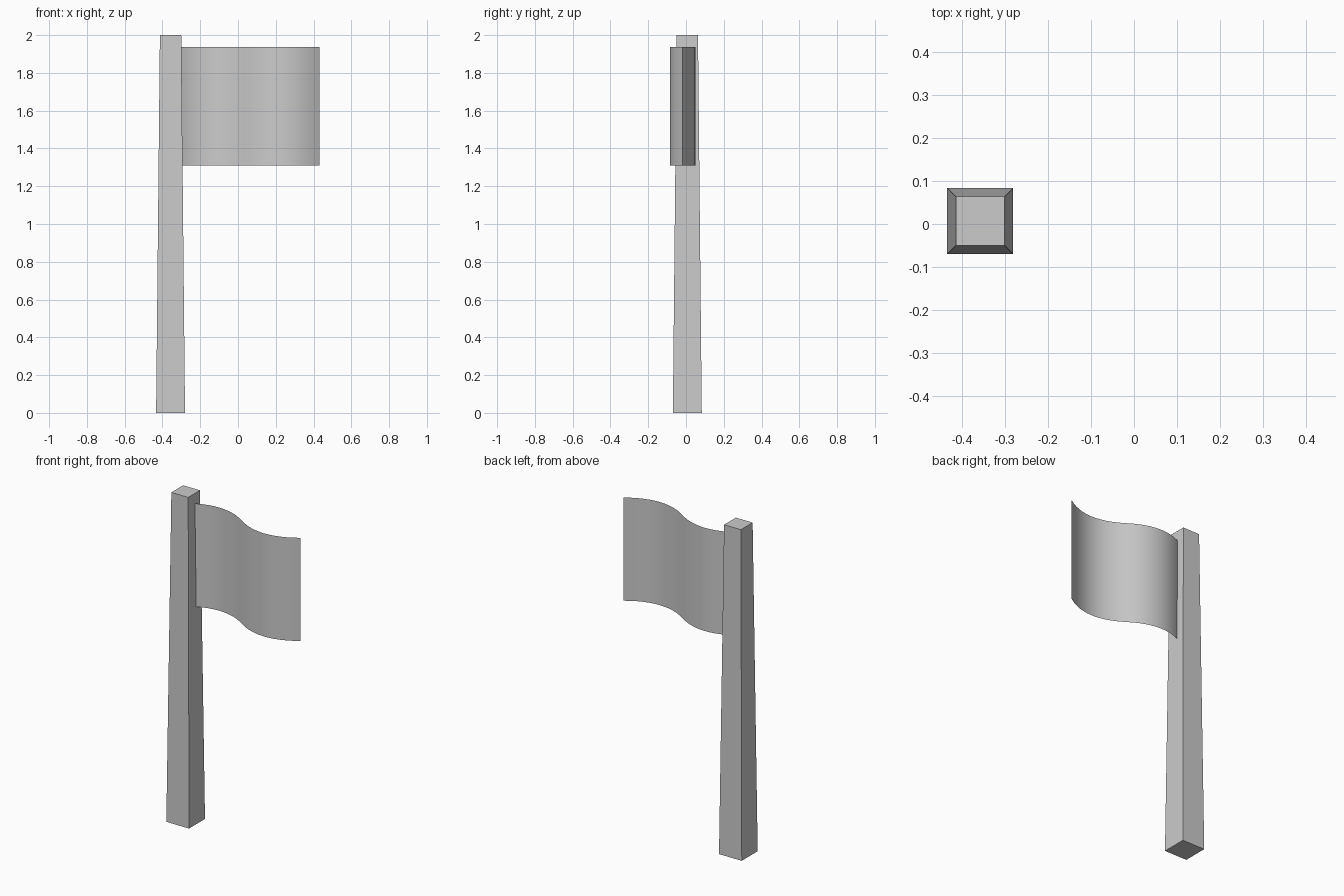
import bpy, bmesh

if "Cube" in bpy.data.objects:
    bpy.data.objects.remove(bpy.data.objects["Cube"])

POLE_X, POLE_Y = -0.357, 0.007      # pole axis


def make_object(name, bm):
    mesh = bpy.data.meshes.new(name)
    bm.to_mesh(mesh)
    bm.free()
    obj = bpy.data.objects.new(name, mesh)
    bpy.context.collection.objects.link(obj)
    return obj


# Tapered square pole
bm = bmesh.new()
bmesh.ops.create_cube(bm, size=1.0)
for v in bm.verts:
    width = 0.113 if v.co.z > 0 else 0.153
    v.co = (POLE_X + v.co.x * width, POLE_Y + v.co.y * width, (v.co.z + 0.5) * 2.0)
make_object("pole", bm)

# Waving flag: a single thin sheet with one full wave, rooted inside the pole
X0, X1, Z0, Z1 = POLE_X, 0.432, 1.311, 1.938
MID_Y, WAVE, STEPS = -0.018, 0.067, 24
bm = bmesh.new()
columns = []
for i in range(STEPS + 1):
    t = i / STEPS
    u = (2 * t) % 1.0
    side = 1 if t < 0.5 else -1
    x = X0 + (X1 - X0) * t
    y = MID_Y + side * WAVE * 4 * u * (1 - u)
    columns.append([bm.verts.new((x, y, z)) for z in (Z0, Z1)])
for (a, b), (c, d) in zip(columns, columns[1:]):
    bm.faces.new((a, c, d, b)).smooth = True
make_object("flag", bm)
